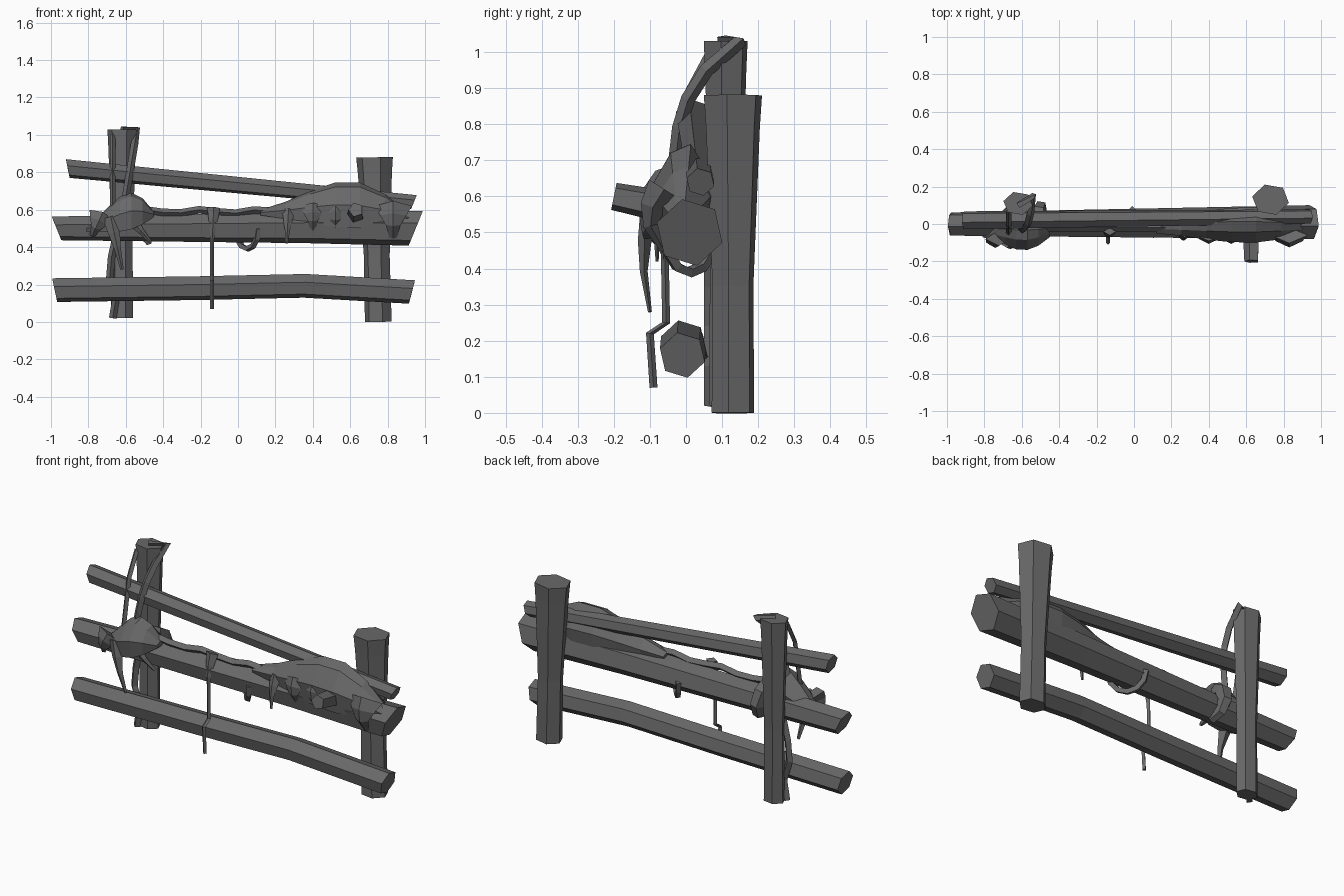
import bpy, bmesh, math
from mathutils import Vector

cube = bpy.data.objects.get("Cube")
if cube:
    bpy.data.objects.remove(cube)

GREY = (0.14, 0.14, 0.14, 1)
mat = bpy.data.materials.new("weathered grey")
mat.use_nodes = True
mat.diffuse_color = GREY
shader = mat.node_tree.nodes["Principled BSDF"]
shader.inputs["Base Color"].default_value = GREY
shader.inputs["Roughness"].default_value = 0.9

UP = Vector((0, 0, 1))
BACK = Vector((0, 1, 0))
SIDE = Vector((1, 0, 0))


def mix(start, end, amount):
    return start + (end - start) * amount


def loft(name, rings):
    """Skin equal-length point rings into a closed flat-shaded solid."""
    bm = bmesh.new()
    rows = [[bm.verts.new(point) for point in ring] for ring in rings]
    for row, following in zip(rows, rows[1:]):
        for i in range(len(row)):
            bm.faces.new((row[i - 1], row[i], following[i], following[i - 1]))
    bm.faces.new(rows[0])
    bm.faces.new(rows[-1])
    bmesh.ops.recalc_face_normals(bm, faces=bm.faces)
    mesh = bpy.data.meshes.new(name)
    bm.to_mesh(mesh)
    bm.free()
    mesh.materials.append(mat)
    bpy.context.collection.objects.link(bpy.data.objects.new(name, mesh))


def tube(name, path, radii, sides, normal, flat=1, turn=0, slant=0):
    """Faceted tube along a path; flat squashes it, slant cuts its ends at an angle."""
    rings = []
    for k, (centre, radius) in enumerate(zip(path, radii)):
        ahead = path[min(k + 1, len(path) - 1)]
        behind = path[max(k - 1, 0)]
        tangent = (ahead - behind).normalized()
        normal = (normal - tangent * normal.dot(tangent)).normalized()
        across = tangent.cross(normal)
        lean = slant * (2 * k / (len(path) - 1) - 1)
        ring = []
        for i in range(sides):
            angle = turn + math.tau * i / sides
            rise = normal * flat + tangent * lean
            ring.append(centre + radius * (across * math.cos(angle) + rise * math.sin(angle)))
        rings.append(ring)
    loft(name, rings)


def post(name, foot, head, base, crown, flat):
    """Upright log with a slight waist, widening to its crown."""
    stages = (0, 0.4, 0.9, 1)
    path = [mix(foot, head, t) for t in stages]
    radii = [mix(base, crown, t * t) - base * 0.1 * math.sin(math.pi * t) for t in stages]
    tube(name, path, radii, 6, BACK, flat, turn=0.2)


def rail(name, left, right, left_radius, right_radius, bow, slant):
    """Six-sided log, bowed upward beyond its middle, with slanted ends."""
    stages = (0, 0.4, 0.7, 1)
    path = [mix(left, right, t) + UP * bow * math.sin(math.pi * t * t) for t in stages]
    radii = [mix(left_radius, right_radius, t) for t in stages]
    tube(name, path, radii, 6, UP, turn=0.3, slant=slant)


def strand(name, root, tip, radius, flat=0.6):
    """Hanging strip that bulges forward a little and tapers to a point."""
    stages = (0, 0.3, 0.6, 1)
    path = [mix(root, tip, t) - BACK * radius * 0.4 * math.sin(math.pi * t) for t in stages]
    radii = [radius * max(1 - t, 0.2) for t in stages]
    tube(name, path, radii, 4, BACK, flat)


def moss(name, left, right, lift, front, back, skew):
    """Clump draped over a rail, rising to a hump between its two ends."""
    rings = []
    steps = 6
    for k in range(steps + 1):
        t = k / steps
        swell = math.sin(math.pi * t ** skew)
        middle = mix(left, right, t)
        top = middle.z + lift * swell + 0.01
        low = middle.z - lift * 0.3 * swell - 0.02
        near = front * mix(0.5, 1, swell)
        far = back * mix(0.3, 1, swell)
        # Cross-section as fractions of depth and height, front to back
        outline = ((0.1, 0), (0, 0.5), (0.3, 0.9), (0.6, 1), (1, 0.5), (0.9, 0))
        rings.append([(middle.x, mix(near, far, d), mix(low, top, h)) for d, h in outline])
    loft(name, rings)


def vine(name, points, radius, normal=BACK):
    """Thin four-sided runner of even thickness."""
    tube(name, points, [radius] * len(points), 4, normal)


# Posts
post("left_post", Vector((-0.62, 0.11, 0.02)), Vector((-0.62, 0.11, 1.03)), 0.06, 0.08, 0.8)
post("right_post", Vector((0.75, 0.13, 0)), Vector((0.73, 0.13, 0.88)), 0.073, 0.1, 0.85)

# Rails
rail("bottom_rail", Vector((-0.98, 0, 0.17)), Vector((0.93, -0.01, 0.16)), 0.065, 0.065, 0.03, 0.2)
rail("middle_rail", Vector((-0.97, 0, 0.5)), Vector((0.95, 0.01, 0.5)), 0.065, 0.095, 0.005, 0.4)
rail("top_rail", Vector((-0.91, 0.02, 0.82)), Vector((0.94, 0.04, 0.64)), 0.05, 0.04, 0, 0.3)
tube("broken_branch", [Vector((0.63, 0, 0.56)), Vector((0.63, -0.2, 0.6))], (0.05, 0.04), 5, UP)

# Moss draped over the rails, with drooping tips
moss("right_moss", Vector((0.12, 0, 0.59)), Vector((0.92, 0, 0.56)), 0.17, -0.1, 0.09, 1.35)
moss("left_moss", Vector((-0.81, 0, 0.5)), Vector((-0.45, 0, 0.58)), 0.13, -0.14, 0.04, 1.4)
for place, x, drop, size in (("inner", 0.4, 0.13, 0.07), ("centre", 0.52, 0.12, 0.07),
                             ("outer", 0.83, 0.17, 0.1)):
    root = Vector((x, -0.06, 0.62))
    strand(f"right_moss_{place}_tip", root, root - UP * drop, size, 0.5)
strand("left_moss_long_tip", Vector((-0.68, -0.1, 0.56)), Vector((-0.62, -0.1, 0.28)), 0.045)
strand("left_moss_side_tip", Vector((-0.6, -0.07, 0.58)), Vector((-0.47, -0.06, 0.43)), 0.045)
strand("left_moss_outer_tip", Vector((-0.73, -0.08, 0.57)), Vector((-0.78, -0.07, 0.46)), 0.07)

# Moss hooked behind the middle rail, beside the left post
hook = []
for k in range(5):
    angle = math.pi * k / 4
    hook.append(Vector((-0.52 + 0.01 * k, 0.01 + 0.08 * math.sin(angle), 0.51 + 0.08 * math.cos(angle))))
tube("left_moss_back", hook, [0.05 - 0.007 * k for k in range(5)], 5, SIDE)

# Vines climbing the left post: a wavy foot, then a twist over the top
foot_vine = [Vector((-0.67 + 0.02 * math.sin(k * 2), 0.07, 0.02 + 0.11 * k)) for k in range(5)]
vine("lower_post_vine", foot_vine, 0.02)
top_vine = []
for k in range(7):
    t = k / 6
    top_vine.append(Vector((mix(-0.62, -0.54, t), mix(-0.03, 0.15, t ** 4), mix(0.55, 1.03, t))))
vine("upper_post_vine", top_vine + [Vector((-0.62, 0.1, 1.03))], 0.02)
vine("thin_post_vine", [Vector((-0.67, -0.05, 0.6)), Vector((-0.67, 0, 0.87)),
                        Vector((-0.67, 0.07, 1))], 0.014)

# Runner along the middle rail with its hanging strands
runner = [Vector((mix(-0.5, 0.28, k / 8), -0.02, 0.59 + 0.01 * math.cos(k * 2))) for k in range(9)]
vine("rail_vine", runner, 0.02, UP)
strand("strand_root", Vector((-0.13, -0.04, 0.61)), Vector((-0.14, -0.06, 0.4)), 0.035)
vine("long_strand", [Vector((-0.14, -0.06, 0.5)), Vector((-0.14, -0.055, 0.25)),
                     Vector((-0.14, -0.1, 0.22)), Vector((-0.14, -0.09, 0.07))], 0.011)
strand("short_strand", Vector((0.27, -0.05, 0.6)), Vector((0.26, -0.08, 0.42)), 0.035)

# Loop slung beneath the middle rail, from the back round to the front
loop = []
for k in range(7):
    angle = math.pi * k / 6
    loop.append(Vector((0.05 - 0.06 * math.cos(angle), 0.01 + 0.07 * math.cos(angle),
                        0.5 - 0.11 * math.sin(angle))))
vine("hanging_loop", loop, 0.017, SIDE)
